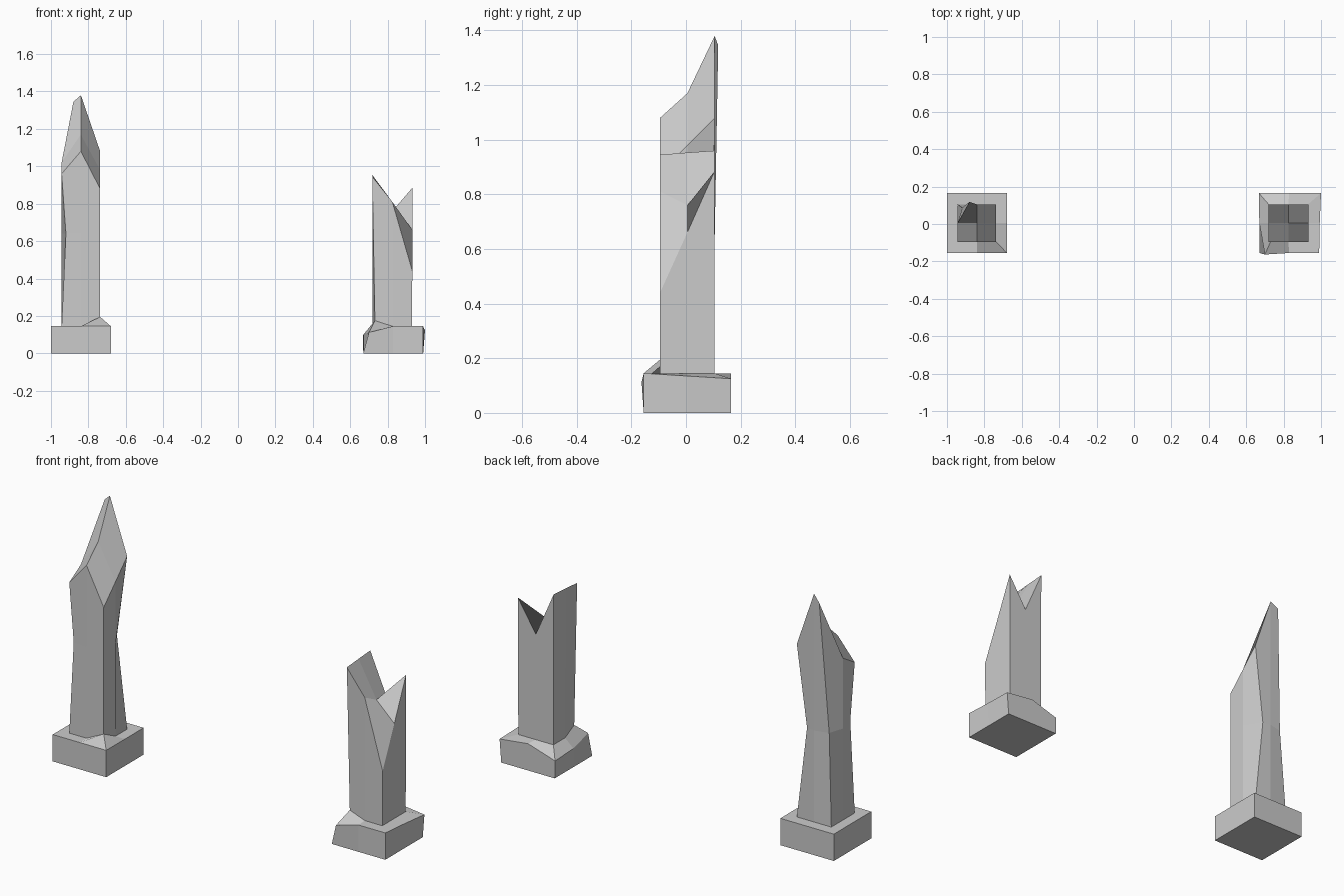
import bpy, bmesh

if "Cube" in bpy.data.objects:
    bpy.data.objects.remove(bpy.data.objects["Cube"])

# Ring points run FL, FM, FR, RM, BR, BM, BL, LM (front/back/right/left/middle)
KEYS = ["FL", "FM", "FR", "RM", "BR", "BM", "BL", "LM"]
DIRS = [(-1, -1), (0, -1), (1, -1), (1, 0), (1, 1), (0, 1), (-1, 1), (-1, 0)]


def ring(cx, cy, hx, hy, z, **moved):
    """Eight points of a rectangle; keyword points are replaced by full coordinates."""
    return [moved.get(k, (cx + dx * hx, cy + dy * hy, z))
            for k, (dx, dy) in zip(KEYS, DIRS)]


def with_heights(points, heights):
    return [(x, y, h) for (x, y, z), h in zip(points, heights)]


def pillar(name, rings, centre):
    bm = bmesh.new()
    vs = [[bm.verts.new(p) for p in r] for r in rings]
    # underside and walls
    bm.faces.new(vs[0][::-1])
    for a, b in zip(vs, vs[1:]):
        for i in range(8):
            j = (i + 1) % 8
            bm.faces.new((a[i], a[j], b[j], b[i]))
    # broken top: four facets around the middle point
    c, t = bm.verts.new(centre), vs[-1]
    for i in (0, 2, 4, 6):
        bm.faces.new((t[i - 1], t[i], t[i + 1], c))
    bmesh.ops.recalc_face_normals(bm, faces=bm.faces)
    me = bpy.data.meshes.new(name)
    bm.to_mesh(me)
    bm.free()
    bpy.context.collection.objects.link(bpy.data.objects.new(name, me))


# Tall pillar: square plinth, pinched waist, pointed top
tall_top = with_heights(ring(-.84, .005, .103, .1, 0),
                        [.96, 1.08, .88, .98, 1.08, 1.38, 1.345, 1.02])
tall_top[6] = (-.88, .118, 1.345)
pillar("tall_broken_pillar", [
    ring(-.84, .005, .16, .16, 0),
    ring(-.84, .005, .16, .16, .145),
    ring(-.84, .005, .103, .1, .145, FR=(-.737, -.095, .195)),
    ring(-.84, .005, .103, .1, .64, FL=(-.92, -.09, .64),
         BR=(-.793, .098, .64), BL=(-.918, .087, .64)),
    tall_top,
], (-.84, .005, 1.17))

# Short pillar: chipped plinth, notched top
pillar("short_broken_pillar", [
    ring(.83, .005, .16, .16, 0),
    ring(.83, .005, .16, .16, .145, FL=(.70, -.163, .112), LM=(.67, .005, .10),
         BL=(.668, .165, .095), BR=(1.0, .165, .125), RM=(.993, .005, .135)),
    ring(.825, .005, .105, .1, .145, FL=(.732, -.09, .175)),
    with_heights(ring(.825, .005, .107, .1, 0),
                 [.945, .81, .44, .66, .885, .715, .96, .953]),
], (.825, .005, .76))
